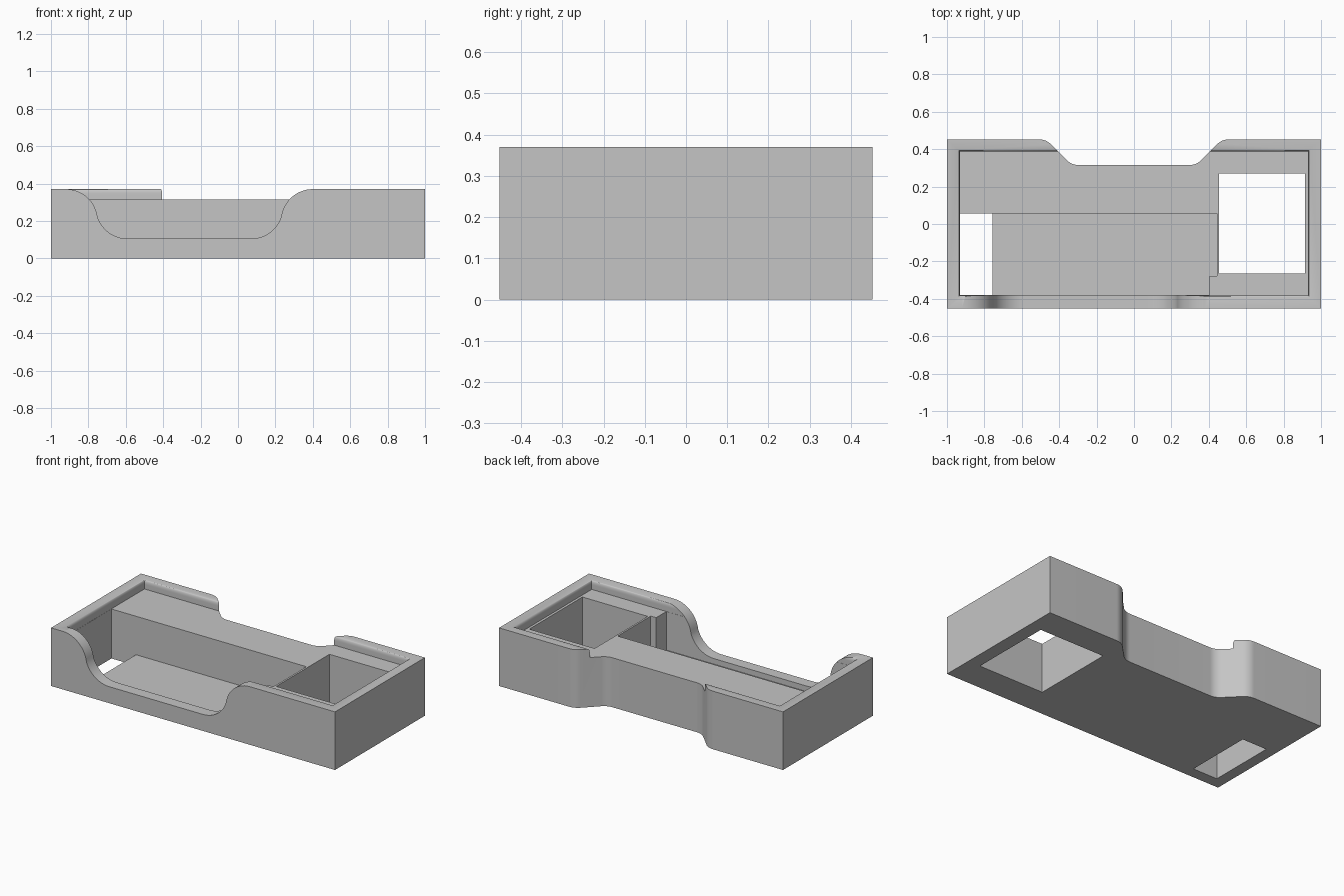
import bpy, bmesh, math
from mathutils import Vector

cube = bpy.data.objects.get("Cube")
if cube:
    bpy.data.objects.remove(cube, do_unlink=True)

HEIGHT, LEDGE, FLOOR = 0.37, 0.315, 0.07
HALF_Y = 0.4525

grey = bpy.data.materials.new("light grey plastic")
grey.use_nodes = True
colour = (0.56, 0.56, 0.56, 1)
grey.diffuse_color = colour
grey.node_tree.nodes["Principled BSDF"].inputs["Base Color"].default_value = colour


def loft(name, rings):
    """Closed solid through a stack of matching point loops."""
    bm = bmesh.new()
    loops = [[bm.verts.new(p) for p in ring] for ring in rings]
    bm.faces.new(loops[0])
    bm.faces.new(loops[-1])
    n = len(loops[0])
    for a, b in zip(loops, loops[1:]):
        for i in range(n):
            j = (i + 1) % n
            bm.faces.new((a[i], a[j], b[j], b[i]))
    bmesh.ops.recalc_face_normals(bm, faces=bm.faces)
    mesh = bpy.data.meshes.new(name)
    bm.to_mesh(mesh)
    bm.free()
    mesh.materials.append(grey)
    obj = bpy.data.objects.new(name, mesh)
    bpy.context.collection.objects.link(obj)
    return obj


def prism(name, outline, z0, z1):
    return loft(name, [[(x, y, z) for x, y in outline] for z in (z0, z1)])


def rect(x0, x1, y0, y1, grow=0):
    x0, x1, y0, y1 = x0 - grow, x1 + grow, y0 - grow, y1 + grow
    return [(x0, y0), (x1, y0), (x1, y1), (x0, y1)]


def arc(cx, cy, r, a0, a1, steps=12):
    angles = [math.radians(a0 + (a1 - a0) * i / steps) for i in range(steps + 1)]
    return [(cx + r * math.cos(a), cy + r * math.sin(a)) for a in angles]


# Body outline with a filleted notch in the back
r = 0.09
t = r * math.tan(math.radians(22.5))
notch_y = 0.315
half = [(1, -HALF_Y), (1, HALF_Y)]
half += arc(0.47 + t, HALF_Y - r, r, 90, 135)
half += arc(0.333 - t, notch_y + r, r, 315, 270)
outline = half + [(-x, y) for x, y in reversed(half)]
tray = prism("tray_body", outline, 0, HEIGHT)

# Lid recess, its rim eased outward at the top
rim = [(LEDGE, 0)]
rim += [(HEIGHT - 0.025 + 0.025 * math.sin(a), 0.009 * (1 - math.cos(a)))
        for a in [math.pi / 2 * i / 6 for i in range(7)]]
rim.append((HEIGHT + 0.1, 0.009))
recess = loft("recess_cutter", [[(x, y, z) for x, y in rect(-0.931, 0.931, -0.381, 0.388, g)]
                                for z, g in rim])

# Long pocket with a small post in its front corner
pocket = prism("pocket_cutter",
               [(-0.93, -0.38), (0.405, -0.38), (0.405, -0.278), (0.443, -0.278),
                (0.443, 0.055), (-0.93, 0.055)], FLOOR, LEDGE + 0.02)

# Openings through the floor
slot = prism("slot_cutter", rect(-0.93, -0.757, -0.38, 0.055), -0.1, FLOOR + 0.1)
window = prism("window_cutter", rect(0.455, 0.915, -0.265, 0.27), -0.1, LEDGE + 0.02)

# Finger scoop in the front wall: two tangent arcs, mirrored
mid, tilt = -0.26, math.degrees(math.atan2(0.075, 0.33))
side = arc(-0.92, 0.20, 0.17, 90, tilt) + arc(-0.59, 0.275, 0.17, 180 + tilt, 270)[1:]
side.insert(0, (-0.92, HEIGHT + 0.1))
profile = side + [(2 * mid - x, z) for x, z in reversed(side)]
scoop = loft("scoop_cutter", [[(x, y, z) for x, z in profile] for y in (-0.6, -0.37)])

# Cut everything out of the body
cutters = [recess, pocket, slot, window, scoop]
for cutter in cutters:
    cutter.hide_render = True
    mod = tray.modifiers.new(cutter.name, 'BOOLEAN')
    mod.operation = 'DIFFERENCE'
    mod.solver = 'EXACT'
    mod.object = cutter

bpy.context.view_layer.update()
graph = bpy.context.evaluated_depsgraph_get()
cut_mesh = bpy.data.meshes.new_from_object(tray.evaluated_get(graph))
tray.modifiers.clear()
tray.data = cut_mesh
for cutter in cutters:
    bpy.data.objects.remove(cutter, do_unlink=True)

# Smooth the curved walls, keep the edges sharp
bpy.ops.object.select_all(action='DESELECT')
tray.select_set(True)
bpy.context.view_layer.objects.active = tray
bpy.ops.object.shade_smooth_by_angle(angle=math.radians(30))
